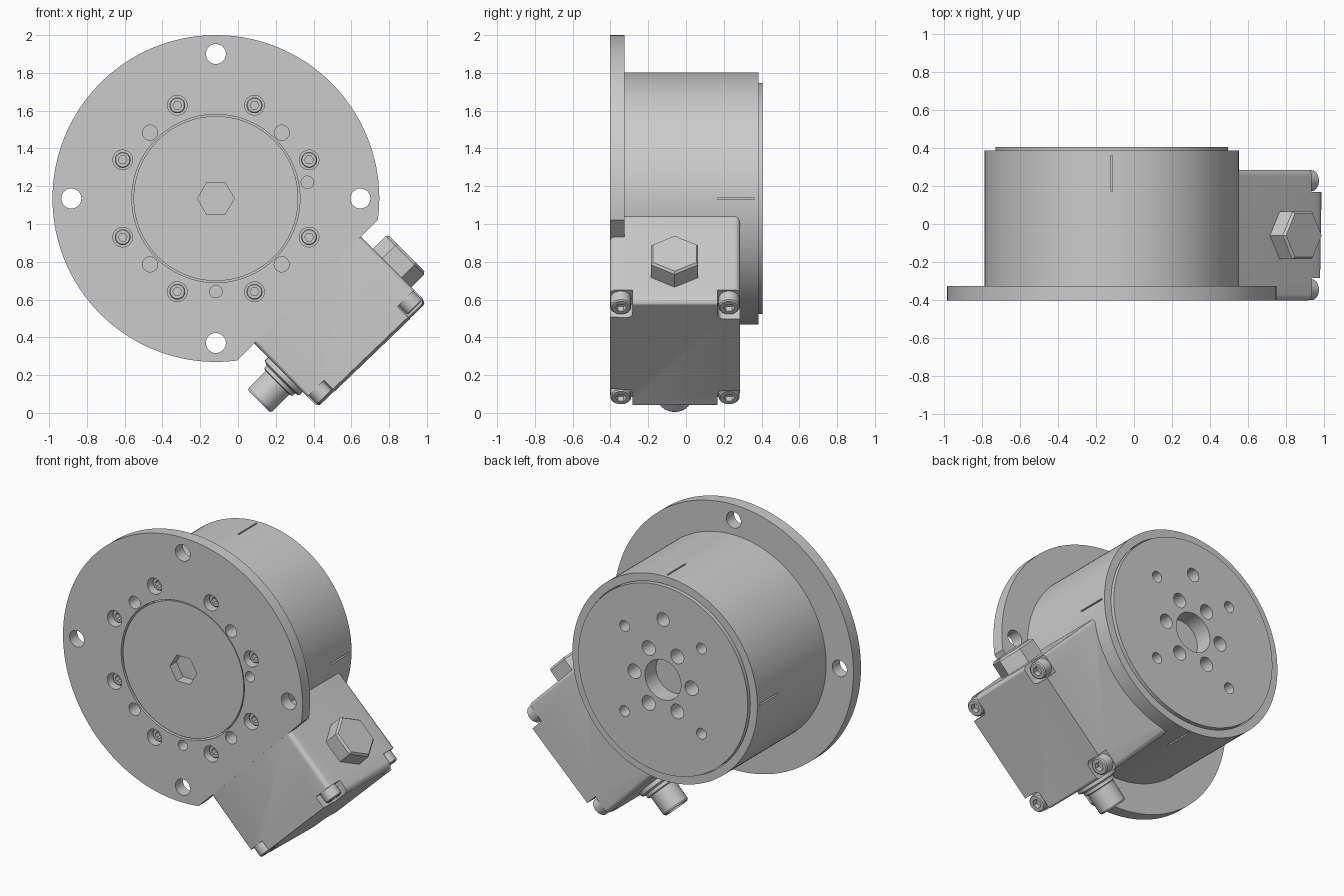
import bpy, bmesh
from math import sin, cos, pi, radians, acos
from mathutils import Vector

if "Cube" in bpy.data.objects:
    bpy.data.objects.remove(bpy.data.objects["Cube"])

C = Vector((-0.117, 0, 1.135))            # main axis runs along y through here
Y = Vector((0, 1, 0))
X = Vector((1, 0, 0))
U = Vector((1, 0, -1)).normalized()       # outward direction of the side box
V = Vector((1, 0, 1)).normalized()        # along the side box


def lathe(bm, origin, axis, ref, profile, n=48):
    """Closed turned solid; profile is (radius, distance along axis)."""
    side = axis.cross(ref)
    rings = []
    for r, t in profile:
        rings.append([bm.verts.new(origin + axis * t + (ref * cos(2 * pi * i / n) + side * sin(2 * pi * i / n)) * r)
                      for i in range(n)])
    for a, b in zip(rings, rings[1:]):
        for i in range(n):
            bm.faces.new((a[i], a[(i + 1) % n], b[(i + 1) % n], b[i]))
    bm.faces.new(rings[0])
    bm.faces.new(rings[-1])


def disc(bm, r, y0, y1, at=C, n=48):
    lathe(bm, at, Y, X, [(r, y0), (r, y1)], n)


def block(bm, a, b, c, axes=(U, Y, V), bevel=0.0, outer=False):
    """Box with ranges along three axes; rounds first-axis edges, optionally the end edges along y."""
    vs = bmesh.ops.create_cube(bm, size=1)['verts']
    edges = set()
    for v in vs:
        v.co = C + sum((ax * (lo if s < 0 else hi) for ax, (lo, hi), s in zip(axes, (a, b, c), v.co)), Vector())
        edges.update(v.link_edges)
    if bevel:
        def pick(e):
            d = (e.verts[0].co - e.verts[1].co).normalized()
            mid = (e.verts[0].co + e.verts[1].co) / 2 - C
            return abs(d.dot(axes[0])) > .9 or (outer and abs(d.dot(Y)) > .9 and mid.dot(axes[0]) > a[1] - .01)
        bmesh.ops.bevel(bm, geom=[e for e in edges if pick(e)], offset=bevel, segments=5,
                        profile=0.5, affect='EDGES')


def polar(deg, r):
    return C + Vector((cos(radians(deg)) * r, 0, sin(radians(deg)) * r))


def finish(name, bm):
    bmesh.ops.recalc_face_normals(bm, faces=bm.faces)
    me = bpy.data.meshes.new(name)
    bm.to_mesh(me)
    bm.free()
    ob = bpy.data.objects.new(name, me)
    bpy.context.collection.objects.link(ob)
    return ob


def combine(ob, bm, op='DIFFERENCE'):
    """Apply a boolean with the given solid, then drop the helper."""
    tool = finish('cutter', bm)
    mod = ob.modifiers.new('bool', 'BOOLEAN')
    mod.operation, mod.solver, mod.object = op, 'EXACT', tool
    with bpy.context.temp_override(object=ob, active_object=ob, selected_objects=[ob]):
        bpy.ops.object.modifier_apply(modifier=mod.name)
    bpy.data.objects.remove(tool)


# Housing: mounting flange with one flat side
bm = bmesh.new()
R, flat, N = 0.865, 0.687, 160
half = acos(flat / R)
pts = []
for i in range(N + 1):
    ang = -pi / 4 + half + (2 * pi - 2 * half) * i / N
    pts.append(bm.verts.new(C + Vector((cos(ang) * R, -0.403, sin(ang) * R))))
face = bm.faces.new(pts)
ext = bmesh.ops.extrude_face_region(bm, geom=[face])
bmesh.ops.translate(bm, verts=[g for g in ext['geom'] if isinstance(g, bmesh.types.BMVert)], vec=Y * 0.078)
housing = finish('housing', bm)

# Housing: drum and side box
bm = bmesh.new()
disc(bm, 0.668, -0.37, 0.385, n=160)
combine(housing, bm, 'UNION')
bm = bmesh.new()
block(bm, (0.5, 1.165), (-0.402, 0.285), (-0.4, 0.4), bevel=0.03, outer=True)
combine(housing, bm, 'UNION')

# Housing: corner notches of the box
bm = bmesh.new()
for y in ((-0.55, -0.283), (0.168, 0.45)):
    for v in ((-0.55, -0.275), (0.275, 0.55)):
        block(bm, (1.085, 1.3), y, v, bevel=0.03)
combine(housing, bm)

# Housing: front bores, rear bore and the four alignment grooves
screw_spots = [polar(22.5 + 45 * k, 0.534) for k in range(8)]
bm = bmesh.new()
disc(bm, 0.445, -0.5, -0.3, n=128)
disc(bm, 0.617, 0.2, 0.5, n=160)
for k in range(4):
    disc(bm, 0.053, -0.5, -0.3, polar(90 * k, 0.765))
    disc(bm, 0.04, -0.5, -0.3, polar(45 + 90 * k, 0.493), 32)
for a in (10, 270):
    disc(bm, 0.033, -0.5, -0.3, polar(a, 0.492), 32)
for p in screw_spots:
    disc(bm, 0.052, -0.5, -0.3, p, 32)
Z = Vector((0, 0, 1))
for d, s in ((X, Z), (-X, Z), (Z, X), (-Z, X)):
    block(bm, (0.655, 0.72), (0.17, 0.36), (-0.005, 0.005), axes=(d, Y, s))
combine(housing, bm)

# Front cap with hexagon recess
bm = bmesh.new()
disc(bm, 0.436, -0.397, -0.29, n=128)
front_cap = finish('front_cap', bm)
bm = bmesh.new()
disc(bm, 0.097, -0.5, -0.33, n=6)
combine(front_cap, bm)

# Rear output disc with its bolt pattern
bm = bmesh.new()
disc(bm, 0.612, 0.19, 0.405, n=160)
output_disc = finish('output_disc', bm)
bm = bmesh.new()
disc(bm, 0.13, 0.29, 0.5)
disc(bm, 0.044, 0.27, 0.5, polar(90, 0.393), 32)
for k in range(6):
    disc(bm, 0.047, 0.27, 0.5, polar(60 * k, 0.207), 32)
for k in range(4):
    disc(bm, 0.035, 0.27, 0.5, polar(45 + 90 * k, 0.393), 32)
combine(output_disc, bm)

# Flange screws in the counterbores
bm, sockets = bmesh.new(), bmesh.new()
for p in screw_spots:
    lathe(bm, p, Y, X, [(0.037, -0.365), (0.042, -0.36), (0.042, -0.29)], 32)
    disc(sockets, 0.023, -0.5, -0.33, p, 6)
flange_screws = finish('flange_screws', bm)
combine(flange_screws, sockets)

# Box cover screws
bm, sockets = bmesh.new(), bmesh.new()
for y in (-0.345, 0.228):
    for v in (-0.337, 0.337):
        p = C + Y * y + V * v
        lathe(bm, p, U, Y, [(0.055, 1.07), (0.055, 1.148), (0.048, 1.155)], 32)
        lathe(sockets, p, U, Y, [(0.03, 1.12), (0.03, 1.3)], 6)
cover_screws = finish('cover_screws', bm)
combine(cover_screws, sockets)

# Hexagonal plug on the upper side of the box
port = C + U * 0.92 - Y * 0.06
bm = bmesh.new()
lathe(bm, port, V, U, [(0.144, 0.38), (0.144, 0.495), (0.132, 0.508)], 6)
hex_plug = finish('hex_plug', bm)

# Round cable connector with hollow end on the lower side
bm = bmesh.new()
lathe(bm, port, -V, U, [(0.13, 0.38), (0.13, 0.425), (0.105, 0.435), (0.105, 0.455), (0.088, 0.46),
                        (0.088, 0.585), (0.08, 0.598), (0.064, 0.598), (0.064, 0.52)])
connector = finish('connector', bm)

# Smooth the round surfaces, keep edges crisp
for ob in bpy.context.collection.objects:
    ob.select_set(True)
    bpy.context.view_layer.objects.active = ob
bpy.ops.object.shade_smooth_by_angle(angle=radians(28))
